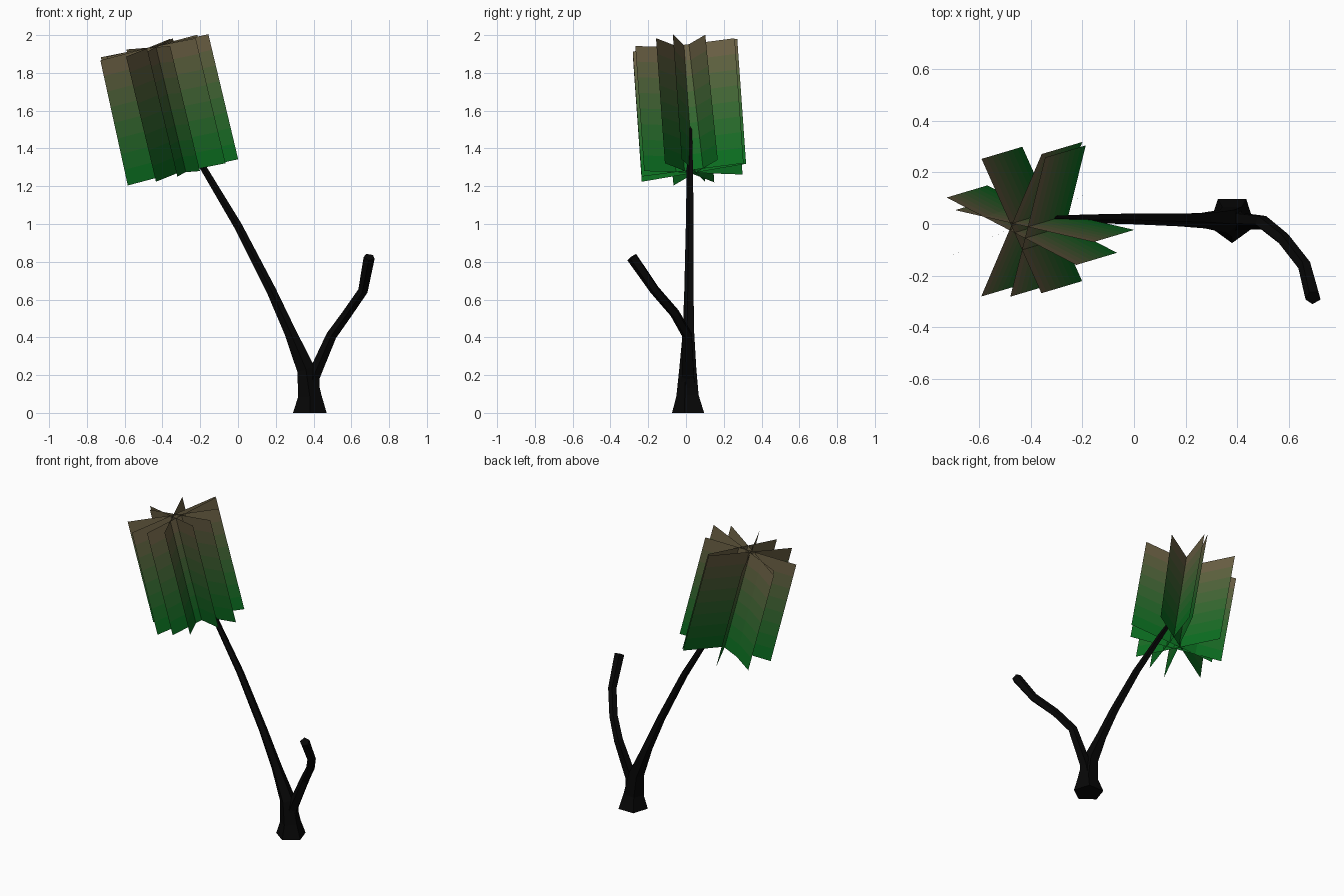
import bpy, bmesh, math
from mathutils import Vector

if "Cube" in bpy.data.objects:
    bpy.data.objects.remove(bpy.data.objects["Cube"])


def material(name, rgb):
    m = bpy.data.materials.new(name)
    m.diffuse_color = (*rgb, 1)
    m.use_nodes = True
    m.node_tree.nodes["Principled BSDF"].inputs["Base Color"].default_value = m.diffuse_color
    return m


def finish(name, bm, mats):
    me = bpy.data.meshes.new(name)
    bm.to_mesh(me)
    bm.free()
    for m in mats:
        me.materials.append(m)
    ob = bpy.data.objects.new(name, me)
    bpy.context.collection.objects.link(ob)
    return ob


def limb(name, path, mat, sides=5):
    """Sweep a tapering polygon along (x, y, z, radius) points, capped at both ends."""
    bm = bmesh.new()
    pts = [Vector(p[:3]) for p in path]
    rings = []
    for i, p in enumerate(pts):
        t = pts[min(i + 1, len(pts) - 1)] - pts[max(i - 1, 0)]
        if i == 0:
            t = Vector((0, 0, 1))
        t.normalize()
        u = Vector((0, 1, 0)).cross(t).normalized()
        v = t.cross(u)
        r = path[i][3]
        ring = []
        for k in range(sides):
            a = -math.pi / 2 + 2 * math.pi * k / sides
            ring.append(bm.verts.new(p + r * (math.cos(a) * u + math.sin(a) * v)))
        rings.append(ring)
    for a, b in zip(rings, rings[1:]):
        for k in range(sides):
            n = (k + 1) % sides
            bm.faces.new((a[k], a[n], b[n], b[k]))
    bm.faces.new(rings[0][::-1])
    bm.faces.new(rings[-1])
    bmesh.ops.recalc_face_normals(bm, faces=bm.faces)
    return finish(name, bm, [mat])


bark = material("dark_bark", (0.002, 0.002, 0.002))

# Leaning trunk with flared foot
limb("trunk", [(0.38, 0.02, 0, 0.094), (0.38, 0.014, 0.09, 0.065),
               (0.36, 0.014, 0.23, 0.050), (0.275, 0.016, 0.43, 0.033),
               (0.175, 0.018, 0.65, 0.027), (0.0, 0.022, 0.99, 0.023),
               (-0.185, 0.022, 1.30, 0.018), (-0.35, 0.025, 1.57, 0.006)], bark)

# Bare side branch
limb("side_branch", [(0.38, 0.014, 0.08, 0.055), (0.398, 0.014, 0.19, 0.036),
                     (0.495, 0.008, 0.41, 0.029), (0.578, -0.058, 0.525, 0.027),
                     (0.663, -0.165, 0.65, 0.027), (0.695, -0.285, 0.825, 0.031)], bark)

# Leaf sheets: (top centre x, y, angle, half width), each running down the crown axis,
# shaded from green up to brown
BANDS = 8
low, high = Vector((0.06, 0.45, 0.15)), Vector((0.46, 0.39, 0.30))
leaf_mats = []
for i in range(BANDS):
    c = low.lerp(high, (i + 0.5) / BANDS)
    leaf_mats.append(material(f"leaf_{i}", [x ** 2.3 for x in c]))
axis = Vector((-0.158, -0.047, 0.662))
lean = Vector((-0.145, -0.066, 0.662))
sheets = [(-0.472, -0.015, 24.5, 0.282, lean), (-0.475, -0.005, 67, 0.300, axis),
          (-0.412, -0.012, 76, 0.278, axis), (-0.475, -0.008, 114, 0.285, axis),
          (-0.475, -0.028, 152.5, 0.283, axis), (-0.425, -0.008, 167, 0.275, axis)]
bm = bmesh.new()
for x, y, angle, half, run in sheets:
    top = Vector((x, y, 1.938 + 0.24 * (x + 0.455)))
    a = math.radians(angle)
    d = Vector((math.cos(a), math.sin(a), 0))
    d.z = -d.dot(run) / run.z
    d *= half
    rows = []
    for i in range(BANDS + 1):
        c = top - run * (1 - i / BANDS)
        rows.append((bm.verts.new(c - d), bm.verts.new(c + d)))
    for i in range(BANDS):
        f = bm.faces.new((rows[i][0], rows[i][1], rows[i + 1][1], rows[i + 1][0]))
        f.material_index = i
finish("leaf_crown", bm, leaf_mats)
